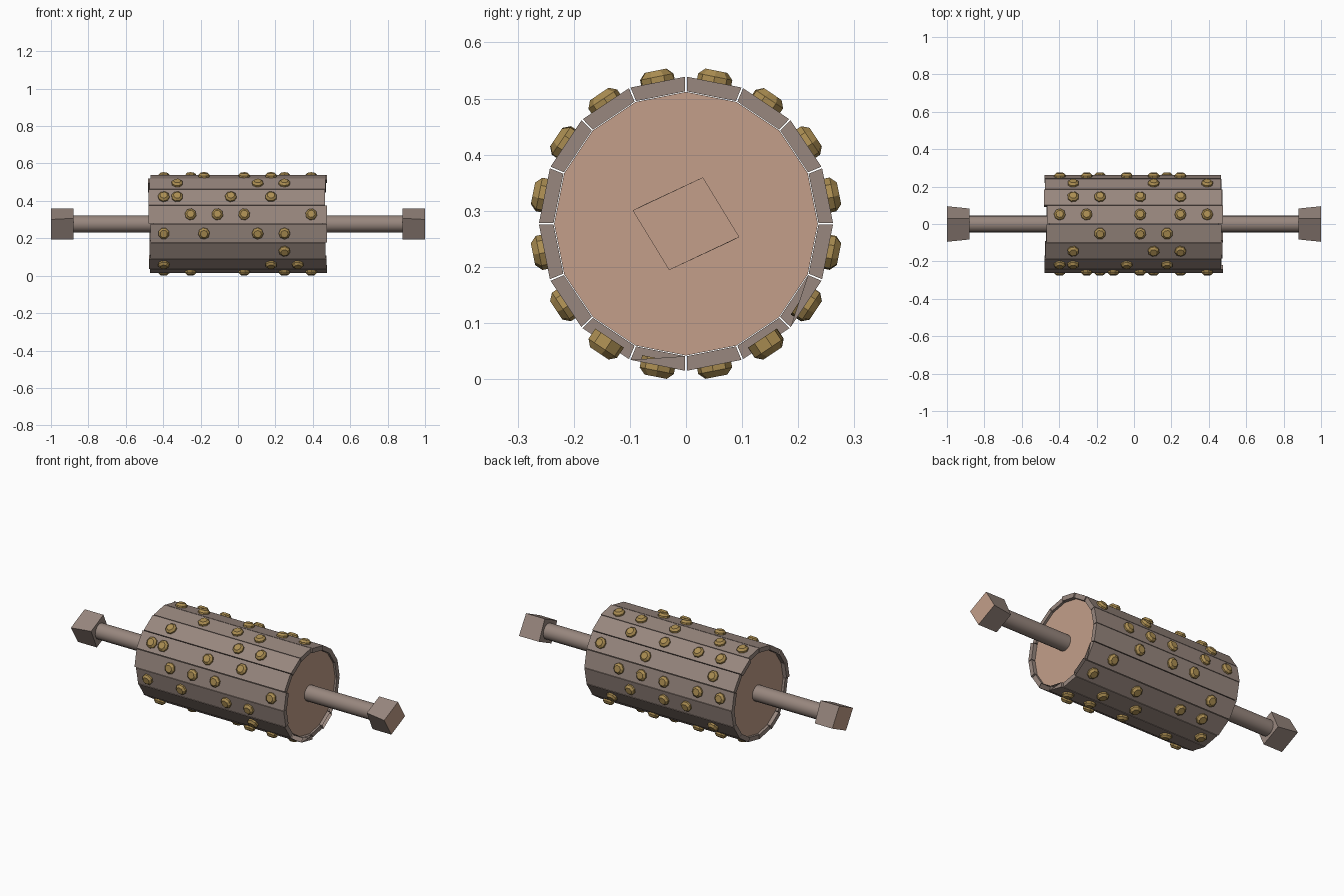
import bpy, bmesh, math, random
from mathutils import Vector

if "Cube" in bpy.data.objects:
    bpy.data.objects.remove(bpy.data.objects["Cube"])

random.seed(4)
CZ = 0.277            # height of the axle line
SIDES = 16
STEP = 2 * math.pi / SIDES


def material(name, rgb):
    m = bpy.data.materials.new(name)
    m.diffuse_color = (*rgb, 1)
    m.use_nodes = True
    m.node_tree.nodes["Principled BSDF"].inputs["Base Color"].default_value = m.diffuse_color
    return m


WOOD = material("weathered_wood", (0.314, 0.242, 0.209))
GRAIN = material("end_grain", (0.546, 0.347, 0.254))
BRASS = material("brass", (0.41, 0.27, 0.085))


def finish(name, bm, mats):
    bmesh.ops.recalc_face_normals(bm, faces=bm.faces[:])
    me = bpy.data.meshes.new(name)
    bm.to_mesh(me)
    bm.free()
    for m in mats:
        me.materials.append(m)
    ob = bpy.data.objects.new(name, me)
    bpy.context.collection.objects.link(ob)
    return ob


def polar(x, r, a):
    """Point at distance r from the axle, angle a from +y towards +z."""
    return Vector((x, r * math.cos(a), CZ + r * math.sin(a)))


def loft(bm, rings):
    """Bridge rings of points and cap both ends; returns the caps."""
    vs = [[bm.verts.new(p) for p in ring] for ring in rings]
    n = len(vs[0])
    for a, b in zip(vs, vs[1:]):
        for i in range(n):
            j = (i + 1) % n
            bm.faces.new((a[i], a[j], b[j], b[i]))
    return bm.faces.new(vs[0][::-1]), bm.faces.new(vs[-1])


# Drum core with end-grain discs
bm = bmesh.new()
caps = loft(bm, [[polar(x, 0.235, i * STEP) for i in range(SIDES)]
                 for x in (-0.455, 0.455)])
for f in caps:
    f.material_index = 1
finish("drum_core", bm, [WOOD, GRAIN])

# Staves around the drum; a few near the bottom have broken-open right ends
bm = bmesh.new()
OPEN, SLIVER = (10, 13), (11, 14)
for k in range(SIDES):
    a, b = k * STEP + 0.006, (k + 1) * STEP - 0.006
    x0 = -0.473 + random.uniform(-0.008, 0.008)
    x1 = 0.471 + random.uniform(-0.007, 0.007)
    section = ((0.262, a), (0.262, b), (0.236, b), (0.236, a))
    _, cap = loft(bm, [[polar(x, r, t) for r, t in section] for x in (x0, x1)])
    if k in OPEN + SLIVER:
        corners = list(cap.verts)
        bm.faces.remove(cap)
        if k in SLIVER:
            bm.faces.new(corners[:3])
finish("staves", bm, [WOOD])

# Studs: angle in half steps (degrees) -> slots along the drum
STUDS = {
    11.25: (0, 2, 5, 7, 9), 33.75: (1, 7, 11), 56.25: (1, 3, 6, 9),
    78.75: (0, 2, 6, 9, 11), 101.25: (3, 6, 8), 123.75: (1, 7, 9),
    146.25: (0, 1, 5, 8), 168.75: (2, 4, 6, 11), 191.25: (0, 3, 7, 9),
    213.75: (9,), 236.25: (0, 8, 10), 258.75: (2, 6, 9, 11),
    281.25: (0, 6, 9), 303.75: (0 + 1, 3, 7, 11), 326.25: (1, 10),
    348.75: (3, 5, 8),
}
bm = bmesh.new()
for deg, slots in STUDS.items():
    t = math.radians(deg)
    out = Vector((0, math.cos(t), math.sin(t)))
    side = Vector((0, -math.sin(t), math.cos(t)))
    for s in slots:
        c = Vector((-0.397 + 0.0717 * s, 0, CZ))
        spin = random.uniform(0, 0.7)
        rings = []
        for r, h in ((0.031, 0.245), (0.031, 0.267), (0.020, 0.278)):
            rings.append([c + out * h
                          + Vector((r * math.cos(spin + i * math.pi / 4), 0, 0))
                          + side * (r * math.sin(spin + i * math.pi / 4))
                          for i in range(8)])
        loft(bm, rings)
finish("studs", bm, [BRASS])

# Axle
bm = bmesh.new()
loft(bm, [[polar(x, 0.045, i * STEP) for i in range(SIDES)]
          for x in (-0.9, 0.9)])
axle = finish("axle", bm, [WOOD])
for p in axle.data.polygons:
    p.use_smooth = len(p.vertices) == 4

# Square axle heads, slightly splayed towards the end-grain faces
for name, s in (("left_axle_head", -1), ("right_axle_head", 1)):
    bm = bmesh.new()
    inner = [polar(s * 0.88, 0.088, math.radians(70 - 90 * i)) for i in range(4)]
    outer = [polar(s * 1.0, (0.088, 0.098)[i % 2],
                   math.radians((70, -14, 250, 166)[i])) for i in range(4)]
    _, cap = loft(bm, [inner, outer])
    cap.material_index = 1
    finish(name, bm, [WOOD, GRAIN])
